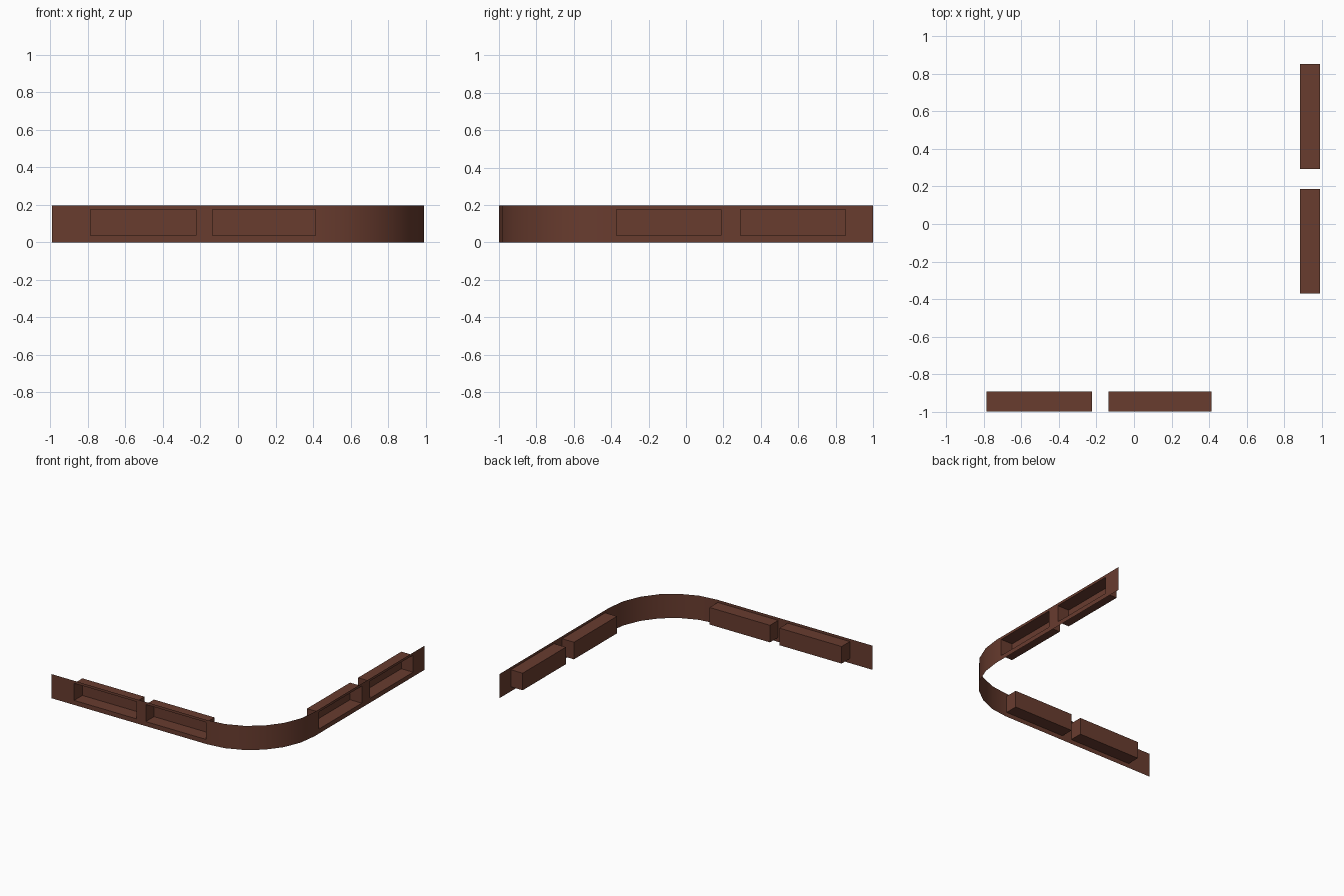
import bpy, bmesh, math

if "Cube" in bpy.data.objects:
    bpy.data.objects.remove(bpy.data.objects["Cube"])

X, H = 0.993, 0.198          # half width of the model, wall height
Z0, Z1 = 0.037, 0.177        # bottom and top of the niches
DEPTH = 0.107                # how far the niches reach inwards
R, SEG = 0.573, 6            # corner radius and its segments

brown = bpy.data.materials.new("dark brown")
brown.diffuse_color = (0.14, 0.045, 0.028, 1)
brown.use_nodes = True
brown.node_tree.nodes["Principled BSDF"].inputs["Base Color"].default_value = brown.diffuse_color

front_niches = [(-0.787, -0.223), (-0.137, 0.412)]
side_niches = [(-0.371, 0.187), (0.292, 0.852)]


def finish(name, bm, smooth=False):
    me = bpy.data.meshes.new(name)
    bm.to_mesh(me)
    bm.free()
    me.materials.append(brown)
    for p in me.polygons:
        p.use_smooth = smooth
    ob = bpy.data.objects.new(name, me)
    bpy.context.collection.objects.link(ob)


# Plan path of the wall: front run, rounded corner, side run.
# Each entry is (x, y, True when a niche opening starts here).
path = [(-X, -1, False)]
for a, b in front_niches:
    path += [(a, -1, True), (b, -1, False)]
for i in range(SEG + 1):
    t = math.pi / 2 * i / SEG
    path.append((X - R + R * math.sin(t), -1 + R - R * math.cos(t), False))
for a, b in side_niches:
    path += [(X, a, True), (X, b, False)]
path.append((X, 1, False))

# Thin wall with rectangular openings left out
bm = bmesh.new()
cols = [[bm.verts.new((x, y, z)) for z in (0, Z0, Z1, H)] for x, y, _ in path]
for i in range(len(path) - 1):
    for row in range(3):
        if row == 1 and path[i][2]:
            continue
        bm.faces.new((cols[i][row], cols[i + 1][row],
                      cols[i + 1][row + 1], cols[i][row + 1]))
finish("curved_wall", bm, True)


# Open-fronted niche boxes behind the openings
def niche(name, p, q, inward):
    bm = bmesh.new()
    ix, iy = inward[0] * DEPTH, inward[1] * DEPTH
    outer = [bm.verts.new((x, y, z)) for (x, y), z in
             ((p, Z0), (q, Z0), (q, Z1), (p, Z1))]
    inner = [bm.verts.new((v.co.x + ix, v.co.y + iy, v.co.z)) for v in outer]
    bm.faces.new(inner)
    for i in range(4):
        j = (i + 1) % 4
        bm.faces.new((outer[i], outer[j], inner[j], inner[i]))
    finish(name, bm)


for n, (a, b) in enumerate(front_niches, 1):
    niche(f"front_niche_{n}", (a, -1), (b, -1), (0, 1))
for n, (a, b) in enumerate(side_niches, 1):
    niche(f"side_niche_{n}", (X, a), (X, b), (-1, 0))
